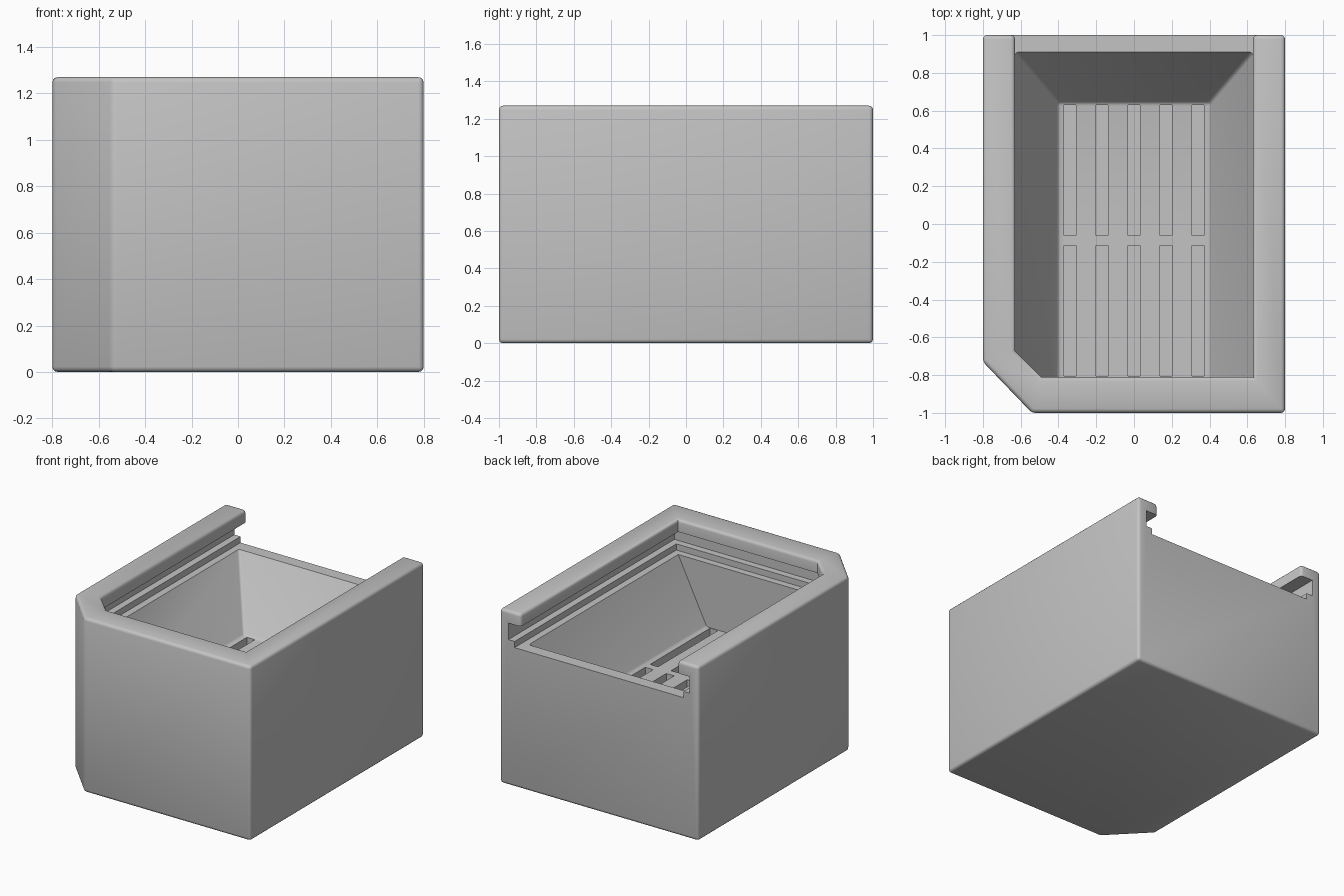
import bpy, bmesh, math
from mathutils import Vector

if "Cube" in bpy.data.objects:
    bpy.data.objects.remove(bpy.data.objects["Cube"], do_unlink=True)

HEIGHT, RIM, FLOOR = 1.27, 1.015, 0.55

grey = bpy.data.materials.new("plain grey")
grey.use_nodes = True
grey.diffuse_color = (0.55, 0.55, 0.55, 1)
grey.node_tree.nodes["Principled BSDF"].inputs["Base Color"].default_value = grey.diffuse_color


def make_object(name, bm):
    bmesh.ops.recalc_face_normals(bm, faces=bm.faces)
    mesh = bpy.data.meshes.new(name)
    bm.to_mesh(mesh)
    bm.free()
    mesh.materials.append(grey)
    obj = bpy.data.objects.new(name, mesh)
    bpy.context.collection.objects.link(obj)
    return obj


def add_loft(bm, rings):
    """Close a solid between matching rings of points."""
    loops = [[bm.verts.new(p) for p in ring] for ring in rings]
    n = len(loops[0])
    for low, high in zip(loops, loops[1:]):
        for i in range(n):
            j = (i + 1) % n
            bm.faces.new((low[i], low[j], high[j], high[i]))
    bm.faces.new(loops[0][::-1])
    bm.faces.new(loops[-1])


def prism(name, outline, z0, z1):
    bm = bmesh.new()
    add_loft(bm, [[(x, y, z) for x, y in outline] for z in (z0, z1)])
    return make_object(name, bm)


def rect(x0, x1, y0, y1, z):
    return [(x0, y0, z), (x1, y0, z), (x1, y1, z), (x0, y1, z)]


def lid_outline(d):
    """Lid channel outline, widened by d, open at the back."""
    k = d * (math.sqrt(2) - 1)
    return [(-0.63 - d, 1.2), (-0.63 - d, -0.67 - k), (-0.49 - k, -0.81 - d),
            (0.63 + d, -0.81 - d), (0.63 + d, 1.2)]


# Box with one clipped front corner
corners = [(-0.8, 1), (-0.8, -0.73), (-0.54, -1), (0.8, -1), (0.8, 1)]
body = prism("hopper_box", corners, 0, HEIGHT)

# Sliding lid channel: opening, undercut groove, stepped seat
cutters = [prism("lid_opening_cutter", lid_outline(0), 1.1, 1.4),
           prism("lid_groove_cutter", lid_outline(0.1), 1.06, 1.18),
           prism("lid_seat_cutter", lid_outline(0.05), RIM, 1.1)]

# Tapered hopper with softened creases
bm = bmesh.new()
add_loft(bm, [rect(-0.4, 0.4, -0.81, 0.64, FLOOR),
              rect(-0.63, 0.63, -0.81, 0.91, RIM),
              rect(-0.63, 0.63, -0.81, 0.91, 1.1)])
creases = [e for e in bm.edges
           if min(v.co.z for v in e.verts) < FLOOR + 0.01
           and max(v.co.y for v in e.verts) > -0.8]
bmesh.ops.bevel(bm, geom=creases, offset=0.015, segments=3, profile=0.5, affect='EDGES')
cutters.append(make_object("hopper_cutter", bm))

# Two rows of five slots in the floor
bm = bmesh.new()
for i in range(-2, 3):
    x = i * 0.169
    for y0, y1 in ((-0.805, -0.115), (-0.06, 0.63)):
        add_loft(bm, [rect(x - 0.032, x + 0.032, y0, y1, z)
                      for z in (FLOOR - 0.1, FLOOR + 0.05)])
cutters.append(make_object("slot_cutter", bm))

for cutter in cutters:
    cutter.hide_render = True
    mod = body.modifiers.new(cutter.name, 'BOOLEAN')
    mod.operation = 'DIFFERENCE'
    mod.solver = 'EXACT'
    mod.object = cutter

bpy.context.view_layer.update()
cut_mesh = bpy.data.meshes.new_from_object(
    body.evaluated_get(bpy.context.evaluated_depsgraph_get()))
body.modifiers.clear()
body.data = cut_mesh
for cutter in cutters:
    bpy.data.objects.remove(cutter, do_unlink=True)

# Round the base, the top rim, the outer corners and the rail ends
bm = bmesh.new()
bm.from_mesh(cut_mesh)
bmesh.ops.remove_doubles(bm, verts=bm.verts, dist=0.0001)
upright = corners + [(-0.63, 1), (0.63, 1)]


def is_rounded(edge):
    if len(edge.link_faces) != 2 or edge.calc_face_angle(0) < 0.2:
        return False
    a, b = (v.co for v in edge.verts)
    for level in (0, HEIGHT):
        if abs(a.z - level) < 0.001 and abs(b.z - level) < 0.001:
            return True
    return any((v.xy - Vector(c)).length < 0.002
               for v in (a,) for c in upright) and (a.xy - b.xy).length < 0.001


bmesh.ops.bevel(bm, geom=[e for e in bm.edges if is_rounded(e)], offset=0.022,
                segments=3, profile=0.5, affect='EDGES', clamp_overlap=True)
bm.to_mesh(cut_mesh)
bm.free()

if not cut_mesh.materials:
    cut_mesh.materials.append(grey)
for poly in cut_mesh.polygons:
    poly.material_index = 0
bpy.ops.object.select_all(action='DESELECT')
body.select_set(True)
bpy.context.view_layer.objects.active = body
bpy.ops.object.shade_smooth_by_angle(angle=math.radians(32))
